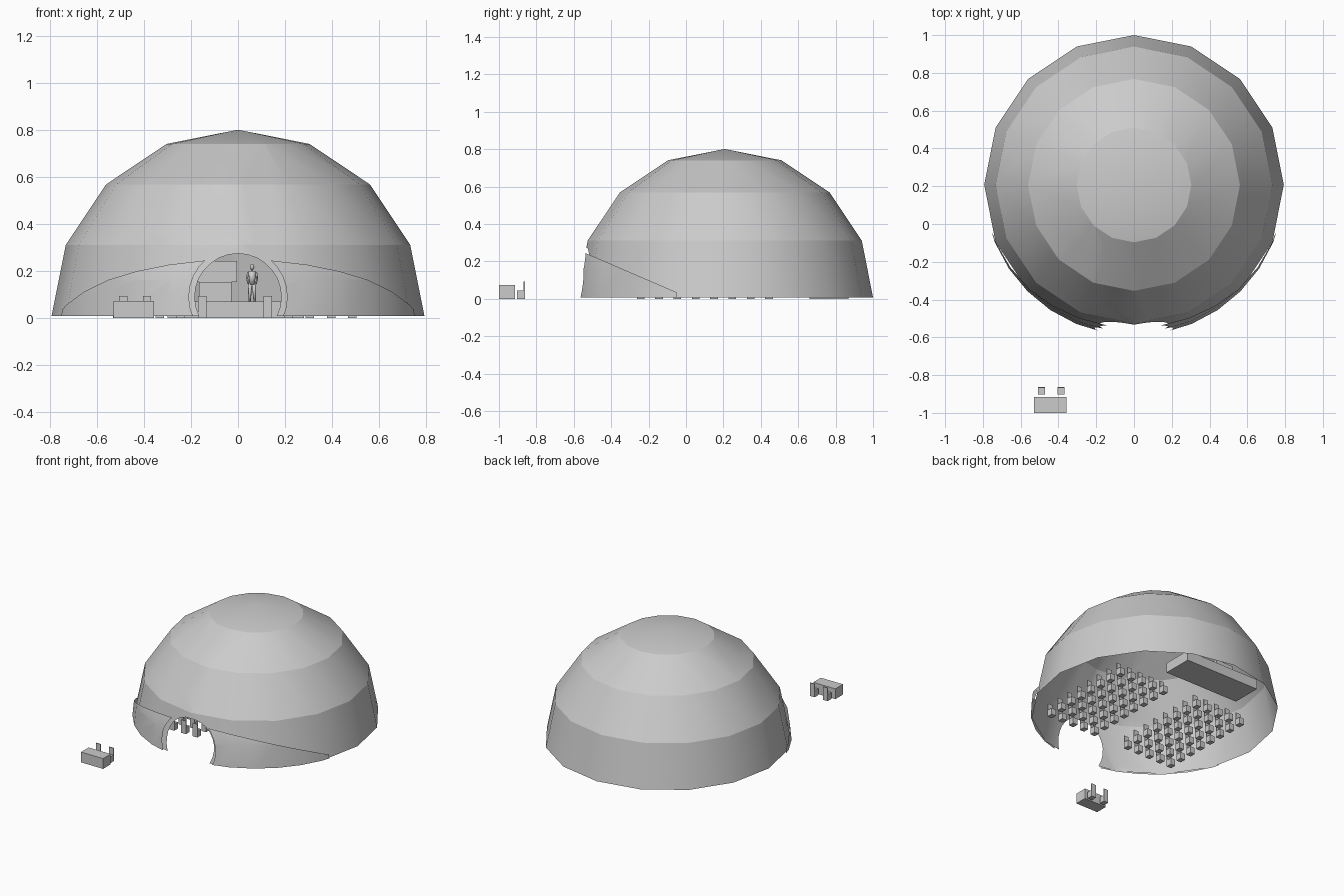
import bpy, bmesh, math
from mathutils import Vector, Matrix

if "Cube" in bpy.data.objects:
    bpy.data.objects.remove(bpy.data.objects["Cube"])

CY, R, Z0 = 0.207, 0.793, 0.008      # dome centre, radius, base height
DOOR_Z = 0.09                        # height of the round door's centre


def finish(name, bm, smooth=False):
    me = bpy.data.meshes.new(name)
    for f in bm.faces:
        f.smooth = smooth
    bm.to_mesh(me)
    bm.free()
    ob = bpy.data.objects.new(name, me)
    bpy.context.collection.objects.link(ob)
    return ob


def add_box(bm, x0, x1, y0, y1, z0, z1):
    m = Matrix.Translation(((x0 + x1) / 2, (y0 + y1) / 2, (z0 + z1) / 2))
    bmesh.ops.create_cube(bm, size=1, matrix=m @ Matrix.Diagonal((x1 - x0, y1 - y0, z1 - z0, 1)))


def box(name, *dims):
    bm = bmesh.new()
    add_box(bm, *dims)
    return finish(name, bm)


def clip(bm, co, no):
    """Cut the mesh by a plane and drop the side the normal points to."""
    bmesh.ops.bisect_plane(bm, geom=bm.verts[:] + bm.edges[:] + bm.faces[:], dist=1e-5,
                           plane_co=co, plane_no=no, clear_outer=True)


def half_sphere(segments, rings, radius):
    bm = bmesh.new()
    bmesh.ops.create_uvsphere(bm, u_segments=segments, v_segments=rings, radius=radius,
                              matrix=Matrix.Translation((0, CY, Z0)))
    clip(bm, (0, 0, Z0), (0, 0, -1))
    return bm


def cut_door(bm, radius, sides=28):
    """Cut a round opening through the front of a shell."""
    inside = [f for f in bm.faces if f.calc_center_median().y < CY - 0.2]
    for i in range(sides):
        a = math.tau * (i + 0.5) / sides
        no = Vector((math.cos(a), 0, math.sin(a)))
        co = Vector((0, 0, DOOR_Z)) + no * radius
        geom = set(inside)
        for f in inside:
            geom.update(f.edges)
            geom.update(f.verts)
        cut = bmesh.ops.bisect_plane(bm, geom=list(geom), dist=1e-6, plane_co=co, plane_no=no)
        inside = [f for f in cut['geom'] if isinstance(f, bmesh.types.BMFace)
                  and (f.calc_center_median() - co).dot(no) < 0]
    bmesh.ops.delete(bm, geom=inside, context='FACES')


# Dome: low-poly half sphere, creased between its horizontal bands
bm = half_sphere(16, 8, R)
cut_door(bm, 0.183)
for e in bm.edges:
    if abs(e.verts[0].co.z - e.verts[1].co.z) < 1e-4:
        e.smooth = False
finish("dome", bm, True)

# Entrance band: finer shell cut by a sloping plane, with a wider door hole
bm = half_sphere(32, 16, R + 0.004)
clip(bm, (0, -0.12, 0.065), (0, 0.43, 1))
clip(bm, (0, -0.05, 0), (0, 1, 0))
cut_door(bm, 0.208)
finish("entrance_band", bm, True)


# Chairs: block seat with a thin back; facing is +1 for +y, -1 for -y
def chair(bm, x, y, facing):
    add_box(bm, x - 0.018, x + 0.018, y - 0.018, y + 0.018, 0, 0.045)
    back = y - facing * 0.02
    add_box(bm, x - 0.018, x + 0.018, back - 0.003, back + 0.003, 0, 0.093)


for name, x_in, step in (("seats_left", -0.153, -0.09), ("seats_right", 0.126, 0.09)):
    bm = bmesh.new()
    for col in range(5):
        for row in range(8):
            chair(bm, x_in + col * step, -0.24 + row * 0.098, 1)
    finish(name, bm)

# Ticket desk outside with two chairs behind it
box("ticket_desk", -0.53, -0.357, -1.0, -0.915, 0, 0.073)
bm = bmesh.new()
for x in (-0.489, -0.387):
    chair(bm, x, -0.885, -1)
finish("desk_chairs", bm)

# Stage with lectern table and projection screen
box("stage", -0.30, 0.28, 0.66, 0.87, 0, 0.07)
box("stage_table", -0.165, -0.027, 0.74, 0.79, 0.07, 0.153)
box("screen", -0.27, -0.005, 0.84, 0.846, 0.153, 0.243)


# Standing speaker: tapered limbs, torso and head
def limb(bm, a, b, r1, r2):
    a, b = Vector(a), Vector(b)
    d = b - a
    m = Matrix.Translation((a + b) / 2) @ d.to_track_quat('Z', 'Y').to_matrix().to_4x4()
    bmesh.ops.create_cone(bm, cap_ends=True, segments=10, radius1=r1, radius2=r2,
                          depth=d.length, matrix=m)


bm = bmesh.new()
px, py = 0.06, 0.74
for s in (-1, 1):
    limb(bm, (px + s * 0.011, py, 0.07), (px + s * 0.008, py, 0.15), 0.005, 0.009)
    limb(bm, (px + s * 0.016, py, 0.196), (px + s * 0.021, py, 0.17), 0.005, 0.004)
    limb(bm, (px + s * 0.021, py, 0.17), (px + s * 0.017, py - 0.012, 0.145), 0.004, 0.003)
    add_box(bm, px + s * 0.011 - 0.005, px + s * 0.011 + 0.005, py - 0.015, py + 0.005, 0.07, 0.076)
limb(bm, (px, py, 0.143), (px, py, 0.2), 0.013, 0.016)
limb(bm, (px, py, 0.198), (px, py, 0.21), 0.005, 0.005)
bmesh.ops.create_uvsphere(bm, u_segments=12, v_segments=8, radius=0.011,
                          matrix=Matrix.Translation((px, py, 0.217)) @ Matrix.Diagonal((0.85, 1, 1.15, 1)))
finish("speaker_figure", bm, True)
